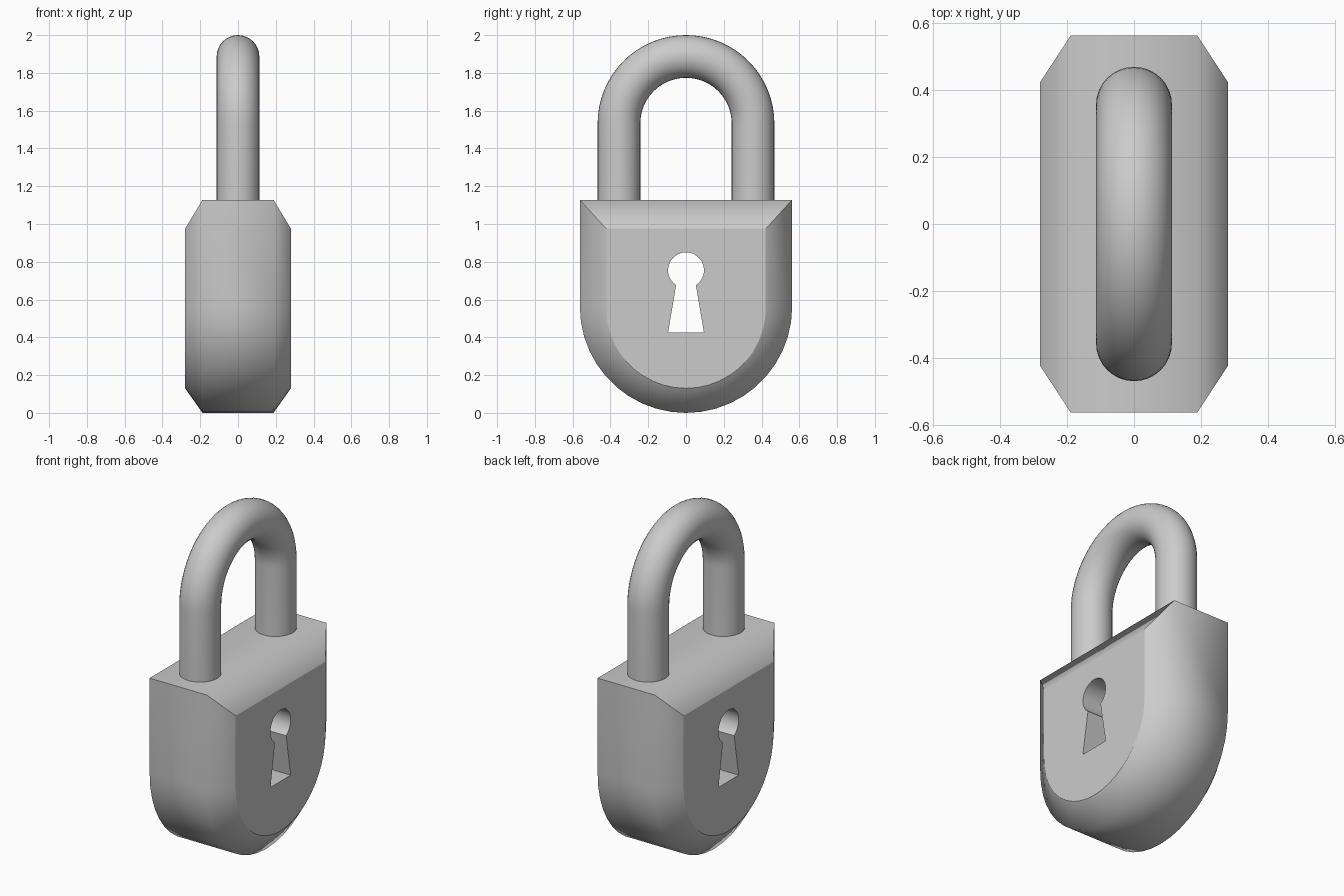
import bpy, bmesh, math

if "Cube" in bpy.data.objects:
    bpy.data.objects.remove(bpy.data.objects["Cube"])

metal = bpy.data.materials.new("grey metal")
metal.diffuse_color = (0.6, 0.6, 0.6, 1)
metal.use_nodes = True
metal.node_tree.nodes["Principled BSDF"].inputs["Base Color"].default_value = metal.diffuse_color


def finish(bm, name):
    bmesh.ops.recalc_face_normals(bm, faces=bm.faces)
    mesh = bpy.data.meshes.new(name)
    bm.to_mesh(mesh)
    bm.free()
    mesh.materials.append(metal)
    obj = bpy.data.objects.new(name, mesh)
    bpy.context.collection.objects.link(obj)
    return obj


def bridge(bm, a, b, sharp_at=()):
    """Smooth quads between two closed loops; edges along given indices stay sharp."""
    n = len(a)
    for i in range(n):
        j = (i + 1) % n
        bm.faces.new((a[i], a[j], b[j], b[i])).smooth = True
    for i in sharp_at:
        bm.edges.get((a[i], b[i])).smooth = False


def loop_edges(bm, loop):
    return [bm.edges.get((loop[i - 1], loop[i])) for i in range(len(loop))]


# shield outline: straight top, round bottom
def outline(half, top, centre, steps=22):
    pts = [(-half, top)]
    for i in range(steps + 1):
        a = math.pi + math.pi * i / steps
        pts.append((half * math.cos(a), centre + half * math.sin(a)))
    return pts + [(half, top)]


# keyhole outline: round head on a flared slot
def keyhole():
    r, cz = 0.095, 0.755
    start = -math.acos(0.08 / r)
    pts = [(-0.095, 0.425), (0.095, 0.425)]
    a0 = math.atan2(-0.08, 0.053)
    a1 = math.pi - a0
    for i in range(25):
        a = a0 + (a1 - a0) * i / 24
        pts.append((r * math.cos(a), cz + r * math.sin(a)))
    return pts


# body: chamfered shield with a keyhole through it
bm = bmesh.new()
big, small = outline(0.562, 1.128, 0.562), outline(0.422, 0.975, 0.552)
loops = [[bm.verts.new((x, y, z)) for y, z in pts]
         for x, pts in ((-0.28, small), (-0.188, big), (0.188, big), (0.28, small))]
corners = (0, len(big) - 1)
for a, b in zip(loops, loops[1:]):
    bridge(bm, a, b, corners)
holes = [[bm.verts.new((x, y, z)) for y, z in keyhole()] for x in (-0.28, 0.28)]
bridge(bm, holes[0], holes[1], (0, 1, 2, len(holes[0]) - 1))
for rim, hole in ((loops[0], holes[0]), (loops[3], holes[1])):
    edges = loop_edges(bm, rim) + loop_edges(bm, hole)
    for e in edges:
        e.smooth = False
    bmesh.ops.triangle_fill(bm, use_beauty=True, use_dissolve=False, edges=edges)
finish(bm, "lock_body")

# shackle: round bar swept along two legs and a half circle
bm = bmesh.new()
R, r, cz, sides, steps = 0.355, 0.113, 1.532, 32, 32
stations = [(0, 1.1)] + [(math.pi * i / steps, cz) for i in range(steps + 1)] + [(math.pi, 1.1)]
rings = []
for a, z0 in stations:
    ring = []
    for k in range(sides):
        t = 2 * math.pi * k / sides
        d = R + r * math.cos(t)
        ring.append(bm.verts.new((r * math.sin(t), d * math.cos(a), z0 + d * math.sin(a))))
    rings.append(ring)
for a, b in zip(rings, rings[1:]):
    bridge(bm, a, b)
for ring in (rings[0], rings[-1]):
    for e in loop_edges(bm, ring):
        e.smooth = False
    bm.faces.new(ring)
finish(bm, "shackle")
